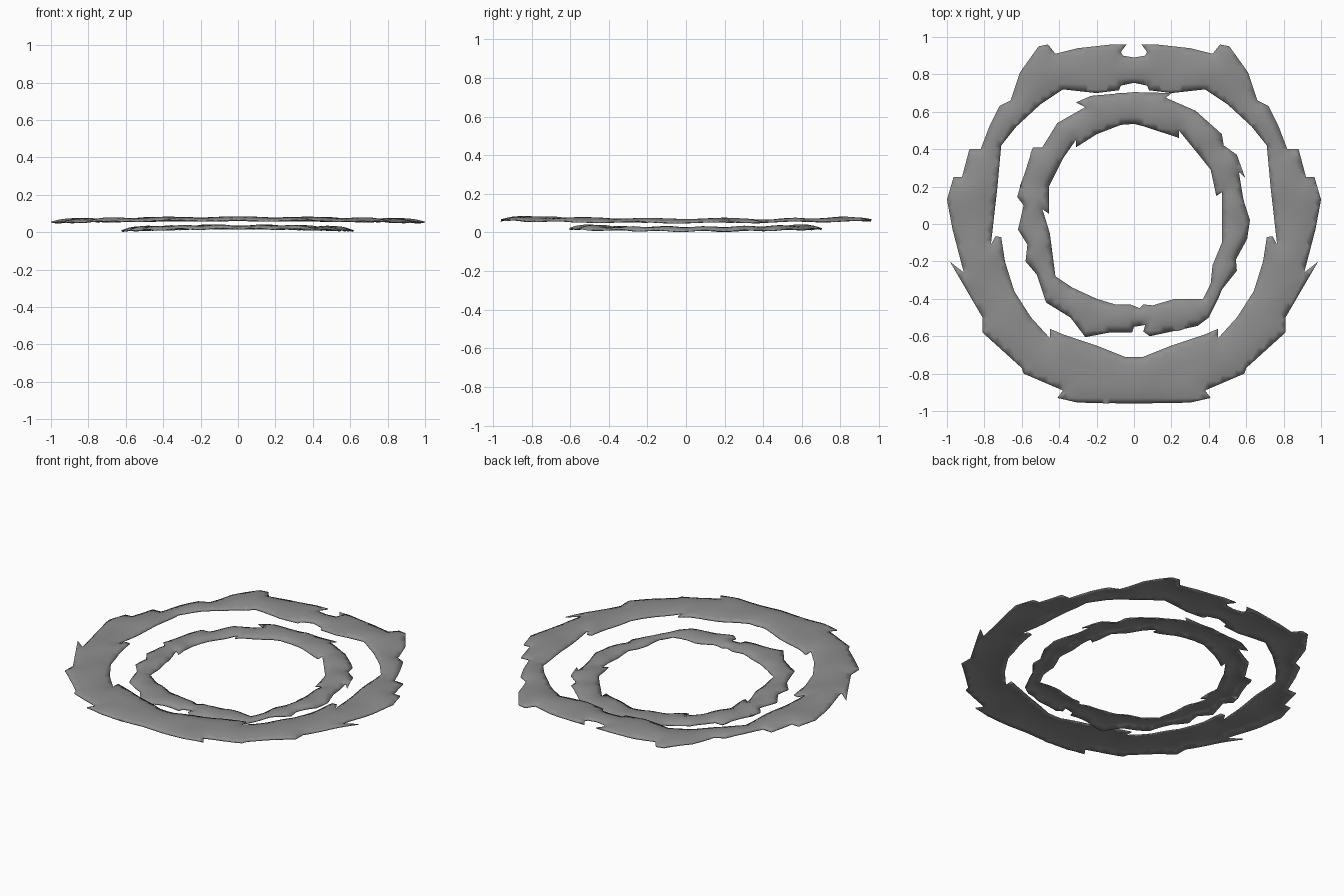
import bpy, math
from mathutils import Vector
from mathutils.geometry import delaunay_2d_cdt, intersect_point_line

if "Cube" in bpy.data.objects:
    bpy.data.objects.remove(bpy.data.objects["Cube"])

# right half outlines of the large ring, from back to front (mirrored below)
BIG_OUT = [(0, .89), (.06, .90), (.07, .92), (.04, .96), (.12, .96), (.30, .94), (.42, .91),
           (.46, .96), (.51, .95), (.61, .81), (.66, .66), (.72, .63), (.77, .53), (.82, .40),
           (.86, .40), (.88, .40), (.92, .25), (.965, .25), (1, .13), (.97, -.03), (.91, -.26),
           (.985, -.20), (.81, -.50), (.81, -.58), (.60, -.77), (.59, -.80), (.38, -.89),
           (.41, -.93), (.30, -.955), (0, -.96)]
BIG_IN = [(0, .755), (.07, .74), (.08, .715), (.20, .70), (.38, .72), (.5, .64), (.63, .52),
          (.71, .42), (.73, .2), (.765, -.11), (.74, -.065), (.71, -.07), (.69, -.2), (.64, -.36),
          (.55, -.5), (.45, -.61), (.45, -.56), (.38, -.59), (.2, -.65), (.05, -.71), (0, -.71)]
# full outlines of the small ring, clockwise from the back
SMALL_OUT = [(0, .705), (.2, .70), (.17, .675), (.33, .605), (.47, .48), (.48, .42), (.55, .37),
             (.595, .245), (.56, .28), (.585, .13), (.62, .02), (.605, -.08), (.545, -.19),
             (.55, -.25), (.47, -.35), (.45, -.40), (.40, -.5), (.34, -.545), (.085, -.60),
             (.05, -.575), (.06, -.54), (0, -.55), (-.01, -.58), (-.13, -.58), (-.26, -.605),
             (-.34, -.5), (-.47, -.42), (-.52, -.27), (-.58, -.2), (-.57, -.11), (-.62, -.03),
             (-.59, .10), (-.625, .145), (-.54, .41), (-.49, .41), (-.41, .54), (-.26, .625),
             (-.31, .65), (-.23, .685)]
SMALL_IN = [(0, .535), (.06, .52), (.24, .46), (.24, .50), (.33, .39), (.41, .29), (.44, .15),
            (.47, .17), (.47, -.1), (.42, -.22), (.41, -.32), (.37, -.40), (.22, -.40), (.1, -.435),
            (.05, -.43), (.03, -.45), (-.02, -.43), (-.1, -.43), (-.2, -.40), (-.33, -.34),
            (-.42, -.28), (-.45, -.05), (-.49, .08), (-.455, .055), (-.455, .2), (-.38, .35),
            (-.31, .45), (-.31, .41), (-.2, .48), (-.07, .53)]

grey = bpy.data.materials.new("dark_grey")
grey.diffuse_color = (.27, .27, .27, 1)
grey.use_nodes = True
grey.node_tree.nodes["Principled BSDF"].inputs["Base Color"].default_value = grey.diffuse_color


def mirrored(half):
    return half + [(-x, y) for x, y in half[-2:0:-1]]


def finer(loop, step):
    pts = []
    for i, p in enumerate(loop):
        a, b = Vector(p), Vector(loop[(i + 1) % len(loop)])
        n = max(1, round((b - a).length / step))
        pts += [a.lerp(b, k / n) for k in range(n)]
    return pts


def ragged_ring(name, outer, inner, edge, crown, droop, half_width, teeth, step=.03):
    # flat ring between both outlines, with a grid of inner points
    segs = [(Vector(l[i - 1]), Vector(l[i])) for l in (outer, inner) for i in range(len(l))]

    def edge_dist(p):
        best = 9
        for a, b in segs:
            q, t = intersect_point_line(p, a, b)
            q = a if t < 0 else b if t > 1 else q.xy
            best = min(best, (p - q.xy).length)
        return best

    def in_ring(p):
        inside = False
        for a, b in segs:
            if (a.y > p.y) != (b.y > p.y) and p.x < a.x + (b.x - a.x) * (p.y - a.y) / (b.y - a.y):
                inside = not inside
        return inside

    points, edges = [], []
    for loop in (outer, inner):
        pts, s = finer(loop, step), len(points)
        points += pts
        edges += [(s + i, s + (i + 1) % len(pts)) for i in range(len(pts))]
    n = int(1 / step)
    for i in range(-n, n + 1):
        for j in range(-n, n + 1):
            p = Vector(((i + .5 * (j % 2)) * step, j * step))
            if in_ring(p) and edge_dist(p) > step * .45:
                points.append(p)
    flat, _, faces, *_ = delaunay_2d_cdt(points, edges, [], 0, 1e-5)
    faces = [f for f in faces if in_ring(sum((flat[i] for i in f), Vector((0, 0))) / len(f))]
    used = sorted({i for f in faces for i in f})
    index = {v: k for k, v in enumerate(used)}

    # arched cross-section with shallow swept ripples, drooping at the sides
    verts = []
    for v in used:
        p = flat[v]
        t = min(1, edge_dist(p) / half_width)
        angle = math.atan2(abs(p.x), -p.y)
        ripple = .003 * math.sin(teeth * angle + 9 * p.length)
        verts.append((p.x, p.y, edge - droop * p.x ** 2 + crown * (1 - (1 - t) ** 2) + ripple))
    mesh = bpy.data.meshes.new(name)
    mesh.from_pydata(verts, [], [[index[i] for i in f] for f in faces])
    mesh.materials.append(grey)
    ob = bpy.data.objects.new(name, mesh)
    bpy.context.collection.objects.link(ob)
    mod = ob.modifiers.new("thickness", 'SOLIDIFY')
    mod.thickness = .006
    mod.offset = -1
    bpy.ops.object.select_all(action='DESELECT')
    ob.select_set(True)
    bpy.context.view_layer.objects.active = ob
    bpy.ops.object.shade_smooth_by_angle(angle=math.radians(40))


ragged_ring("outer_ring", mirrored(BIG_OUT), mirrored(BIG_IN), .066, .016, .012, .11, 14)
ragged_ring("inner_ring", SMALL_OUT, SMALL_IN, .022, .017, .03, .07, 16)
